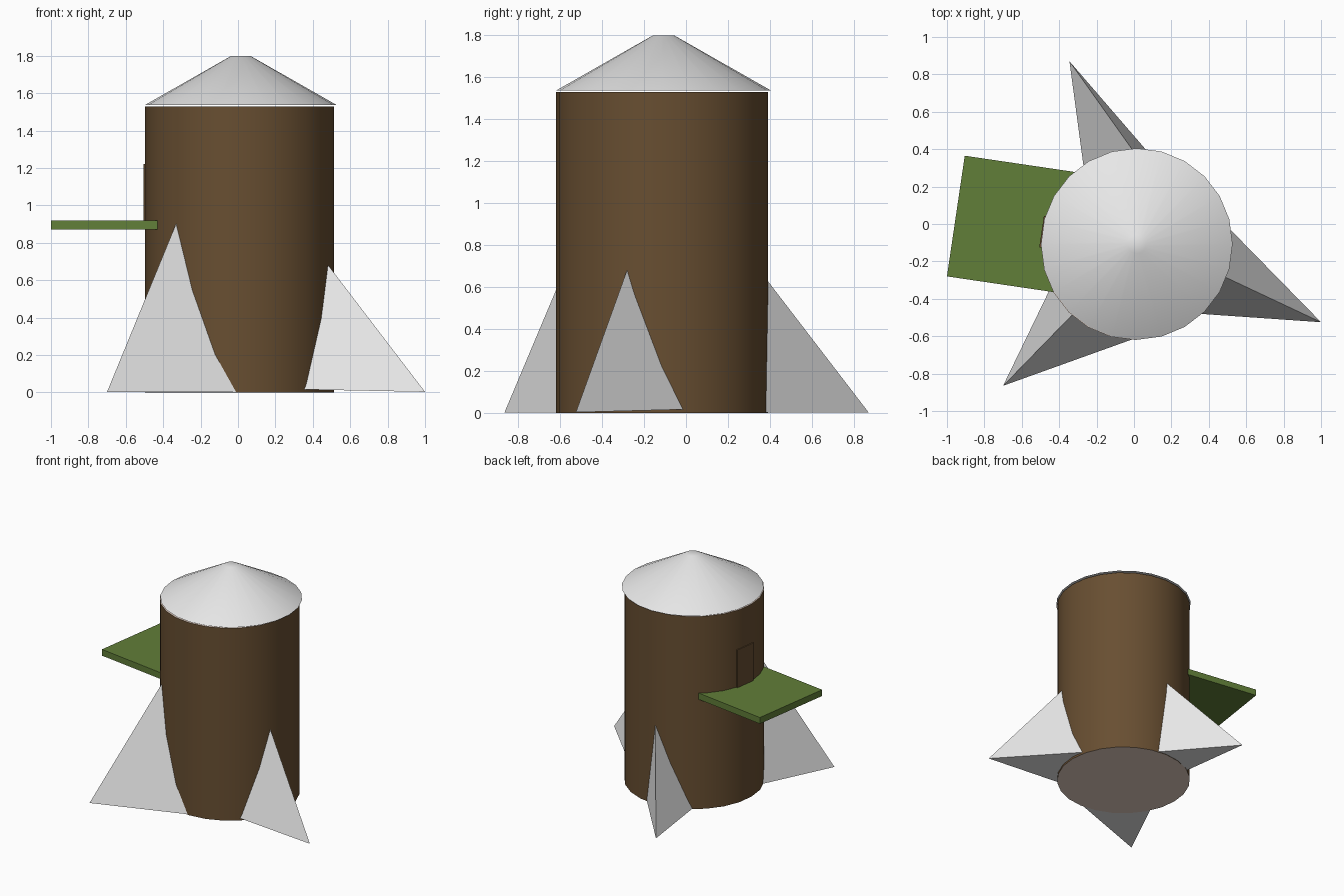
import bpy, bmesh, math
from mathutils import Vector, Matrix

cube = bpy.data.objects.get("Cube")
if cube:
    bpy.data.objects.remove(cube, do_unlink=True)


def make_material(name, rgb):
    mat = bpy.data.materials.new(name)
    mat.use_nodes = True
    color = (*rgb, 1)
    mat.diffuse_color = color
    for node in mat.node_tree.nodes:
        if node.type == 'BSDF_PRINCIPLED':
            node.inputs["Base Color"].default_value = color
    return mat


brown = make_material("bark_brown", (0.138, 0.077, 0.031))
beige = make_material("pale_beige", (0.85, 0.68, 0.58))
white = make_material("light_grey", (0.8, 0.8, 0.8))
green = make_material("leaf_green", (0.12, 0.21, 0.04))


def finish(name, bm, *mats):
    bmesh.ops.recalc_face_normals(bm, faces=bm.faces)
    mesh = bpy.data.meshes.new(name)
    bm.to_mesh(mesh)
    bm.free()
    for mat in mats:
        mesh.materials.append(mat)
    obj = bpy.data.objects.new(name, mesh)
    bpy.context.collection.objects.link(obj)
    return obj


def round_part(name, center, r_low, r_top, z_low, z_top, *mats):
    """Smooth 24-sided frustum; a second material goes on the end caps."""
    bm = bmesh.new()
    bmesh.ops.create_cone(
        bm, cap_ends=True, segments=24, radius1=r_low, radius2=r_top,
        depth=z_top - z_low,
        matrix=Matrix.Translation((*center, (z_low + z_top) / 2)))
    bm.normal_update()
    for face in bm.faces:
        cap = abs(face.normal.z) > 0.99
        face.material_index = int(cap and len(mats) > 1)
    obj = finish(name, bm, *mats)
    bpy.ops.object.select_all(action='DESELECT')
    bpy.context.view_layer.objects.active = obj
    obj.select_set(True)
    bpy.ops.object.shade_smooth_by_angle(angle=math.radians(35))
    return obj


def box(name, center, size, angle, mat):
    bm = bmesh.new()
    bmesh.ops.create_cube(
        bm, size=1,
        matrix=Matrix.Translation(center) @ Matrix.Rotation(angle, 4, 'Z')
        @ Matrix.Diagonal((*size, 1)))
    return finish(name, bm, mat)


def fin(name, tip, ridge, base_a, base_b):
    """Pyramid leaning on the tower; inner corners run on inside the wall."""
    tip = Vector(tip)
    points = [tip]
    for end, reach in ((ridge, 1.08), (base_a, 1.25), (base_b, 1.25)):
        points.append(tip + (Vector(end) - tip) * reach)
    bm = bmesh.new()
    bmesh.ops.convex_hull(bm, input=[bm.verts.new(p) for p in points])
    return finish(name, bm, white)


# Tower and conical roof
axis = Vector((0.008, -0.115))
round_part("tower", axis, 0.505, 0.505, 0, 1.53, brown, beige)
round_part("roof", (0.015, -0.107), 0.512, 0.05, 1.537, 1.8, white)

# Balcony slab and the flat door above it
turn = math.radians(171.6)
outward = Vector((math.cos(turn), math.sin(turn)))
slab_mid = Vector((-0.9525, 0.0425)) - outward * 0.375
box("balcony", (*slab_mid, 0.895), (0.75, 0.652, 0.05), turn, green)
door_mid = axis + outward * 0.503
box("door", (*door_mid, 1.07), (0.009, 0.17, 0.3), turn, brown)

# Three pyramid fins
fin("front_right_fin", (-0.70, -0.865, 0.003), (-0.33, -0.485, 0.905),
    (0.01, -0.61, 0.003), (-0.46, -0.37, 0.003))
fin("left_fin", (1.0, -0.525, 0.003), (0.49, -0.285, 0.67),
    (0.35, -0.48, 0.016), (0.525, -0.04, 0.016))
fin("back_fin", (-0.345, 0.87, 0.003), (0.0, 0.385, 0.635),
    (-0.27, 0.31, 0.003), (0.07, 0.39, 0.003))
